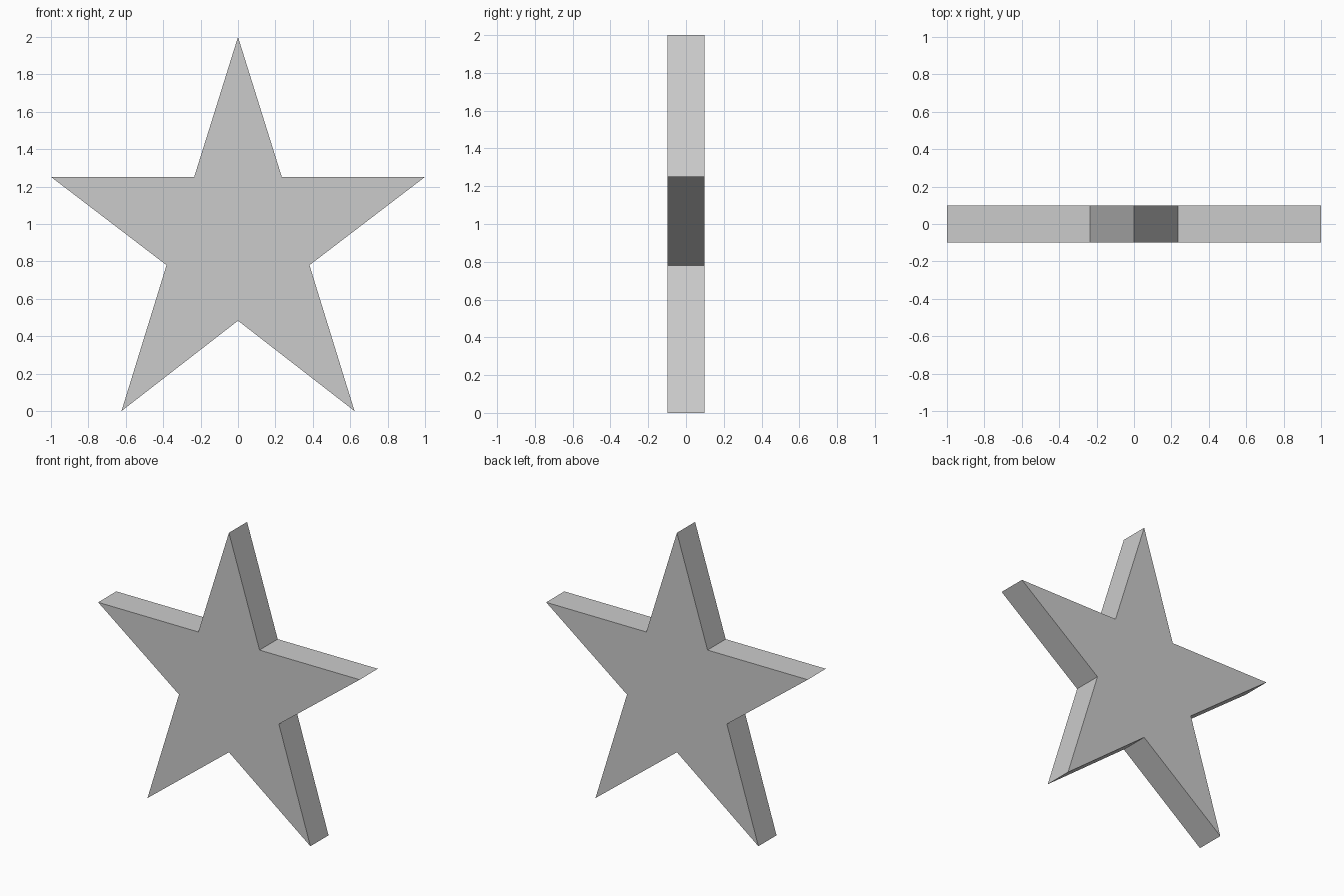
import bpy, bmesh

if "Cube" in bpy.data.objects:
    bpy.data.objects.remove(bpy.data.objects["Cube"])

HALF_DEPTH = 0.099

# Right half of the star outline (x, z), top tip down to the bottom notch
half = [(0, 2), (0.234, 1.252), (1, 1.252), (0.382, 0.78), (0.623, 0), (0, 0.483)]
outline = half + [(-x, z) for x, z in reversed(half[1:-1])]

# Front face, extruded to the back
bm = bmesh.new()
face = bm.faces.new([bm.verts.new((x, -HALF_DEPTH, z)) for x, z in outline])
ext = bmesh.ops.extrude_face_region(bm, geom=[face], use_keep_orig=True)
back = [v for v in ext["geom"] if isinstance(v, bmesh.types.BMVert)]
bmesh.ops.translate(bm, verts=back, vec=(0, 2 * HALF_DEPTH, 0))
bmesh.ops.recalc_face_normals(bm, faces=bm.faces)

mesh = bpy.data.meshes.new("star")
bm.to_mesh(mesh)
bm.free()
bpy.context.collection.objects.link(bpy.data.objects.new("star", mesh))
